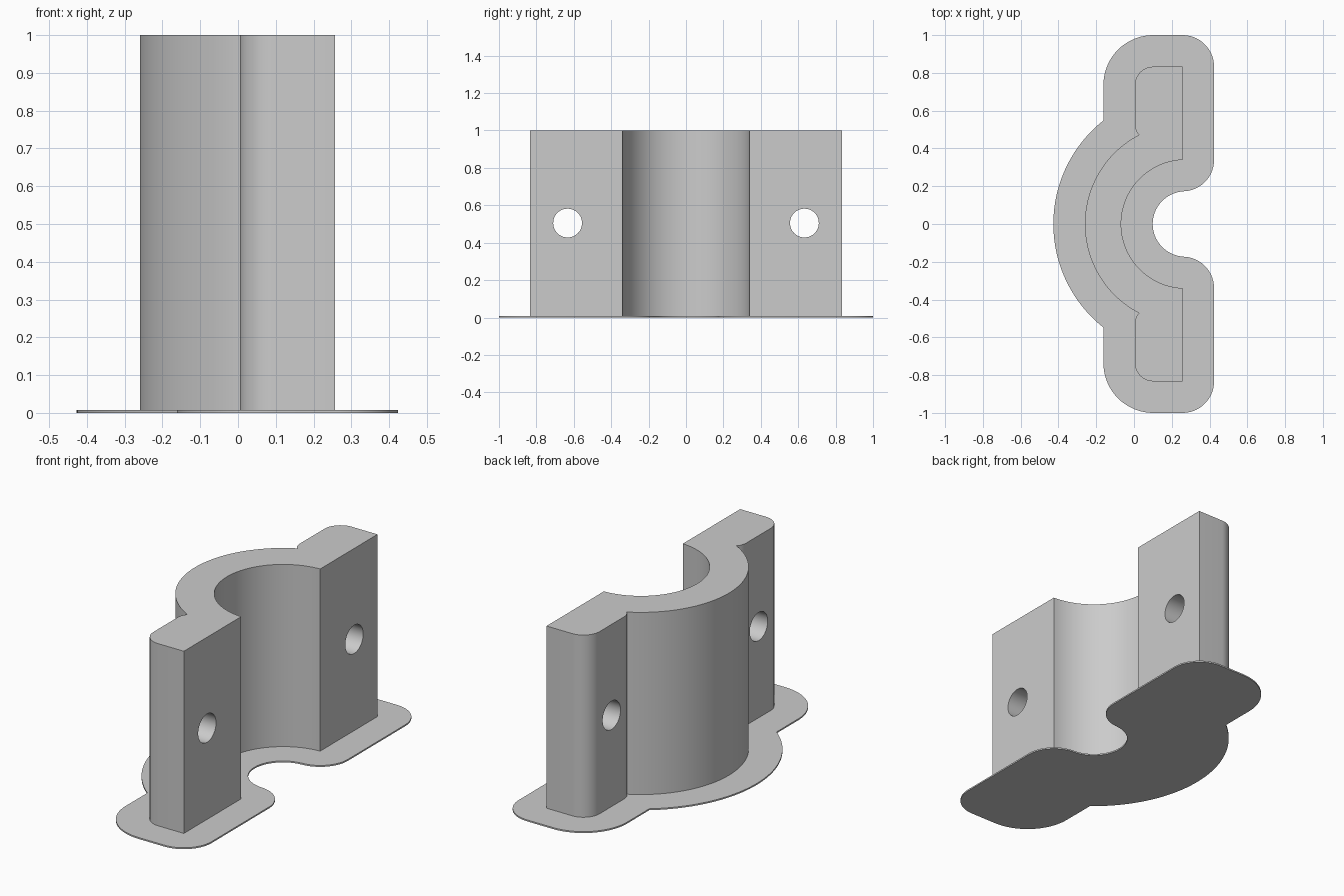
import bpy, bmesh
from math import cos, sin, radians, degrees, asin, acos

cube = bpy.data.objects.get("Cube")
if cube:
    bpy.data.objects.remove(cube, do_unlink=True)

grey = bpy.data.materials.new("plain grey")
grey.use_nodes = True
colour = (0.6, 0.6, 0.6, 1)
grey.diffuse_color = colour
grey.node_tree.nodes["Principled BSDF"].inputs["Base Color"].default_value = colour

CX = 0.272        # axis of the half ring
INNER, OUTER = 0.34, 0.532
FACE = 0.257      # flat mating face
BACK = 0.005      # back of the flanges
END = 0.833       # flange ends
ROUND = 0.097     # flange corner radius
BRIM = 0.167      # brim width
THICK = 0.008     # brim thickness


def arc(cx, cy, r, a0, a1, n):
    steps = [radians(a0 + (a1 - a0) * i / n) for i in range(n + 1)]
    return [(cx + r * cos(a), cy + r * sin(a)) for a in steps]


def extrude(name, half, z0, z1):
    """Mirror a half outline in y and extrude it upwards."""
    outline = half + [(x, -y) for x, y in reversed(half) if y > 1e-5]
    outline = [p for i, p in enumerate(outline)
               if abs(p[0] - outline[i - 1][0]) + abs(p[1] - outline[i - 1][1]) > 1e-5]
    bm = bmesh.new()
    face = bm.faces.new([bm.verts.new((x, y, z0)) for x, y in outline])
    top = bmesh.ops.extrude_face_region(bm, geom=[face])["geom"]
    bmesh.ops.translate(bm, vec=(0, 0, z1 - z0),
                        verts=[v for v in top if isinstance(v, bmesh.types.BMVert)])
    bmesh.ops.recalc_face_normals(bm, faces=bm.faces)
    mesh = bpy.data.meshes.new(name)
    bm.to_mesh(mesh)
    bm.free()
    mesh.materials.append(grey)
    obj = bpy.data.objects.new(name, mesh)
    bpy.context.collection.objects.link(obj)
    return obj


def activate(obj):
    bpy.ops.object.select_all(action="DESELECT")
    obj.select_set(True)
    bpy.context.view_layer.objects.active = obj


# Clamp body: inner bore, flange, small relief, outer ring
bore_start = degrees(acos((FACE - CX) / INNER))
ring_end = 180 - degrees(asin(0.473 / OUTER))
corner_x, corner_y = BACK + ROUND, END - ROUND
half_body = arc(CX, 0, INNER, 180, bore_start, 32)
half_body += [(FACE, END)]
half_body += arc(corner_x, corner_y, ROUND, 90, 180, 12)
half_body += arc(BACK + 0.08, 0.525, 0.08, 180, 217, 5)
half_body += arc(CX, 0, OUTER, ring_end, 180, 32)
body = extrude("clamp_body", half_body, THICK, 1.0)

# Bolt holes through both flanges
for side in (-1, 1):
    bpy.ops.mesh.primitive_cylinder_add(vertices=48, radius=0.077, depth=1,
                                        location=(FACE, side * 0.633, 0.505),
                                        rotation=(0, radians(90), 0))
    cutter = bpy.context.object
    cutter.name = "hole_cutter"
    cutter.hide_render = True
    cutter.data.materials.append(grey)
    cut = body.modifiers.new("bolt_hole", "BOOLEAN")
    cut.operation = "DIFFERENCE"
    cut.solver = "EXACT"
    cut.object = cutter
    activate(body)
    bpy.ops.object.modifier_apply(modifier=cut.name)
    bpy.data.objects.remove(cutter, do_unlink=True)

# Thin brim following the body at a constant offset
edge = BACK - BRIM
wide = OUTER + BRIM
brim_end = degrees(acos((edge - CX) / wide))
half_brim = arc(CX, 0, INNER - BRIM, 180, bore_start, 24)
half_brim += arc(FACE, INNER, BRIM, -90, 0, 14)
half_brim += arc(FACE, END, BRIM, 0, 90, 14)
half_brim += arc(corner_x, corner_y, ROUND + BRIM, 90, 180, 18)
half_brim += arc(CX, 0, wide, brim_end, 180, 32)
brim = extrude("base_brim", half_brim, 0, THICK)

for obj in (body, brim):
    activate(obj)
    bpy.ops.object.shade_smooth_by_angle(angle=radians(25))
